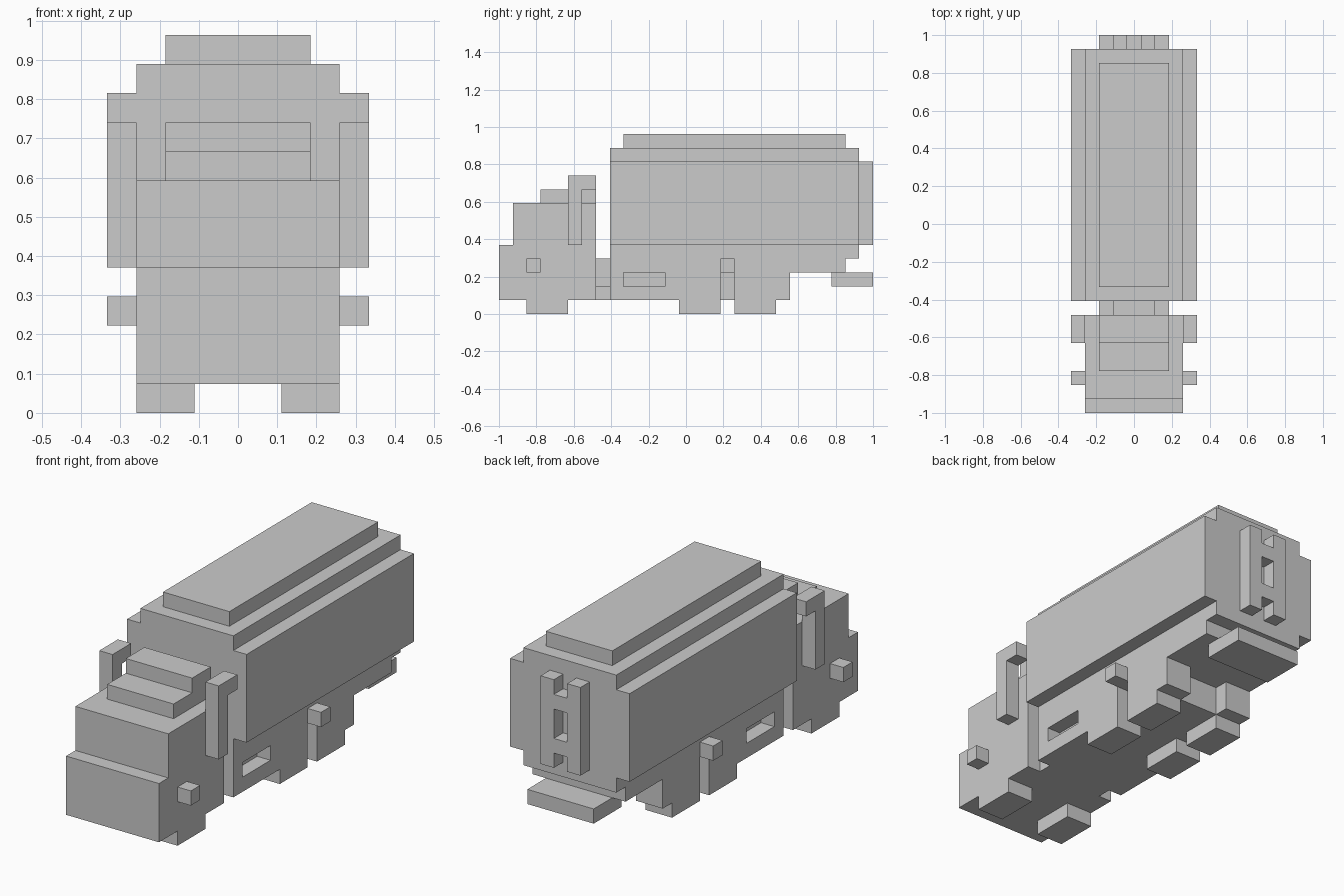
import bpy, bmesh

if "Cube" in bpy.data.objects:
    bpy.data.objects.remove(bpy.data.objects["Cube"])

U = 2 / 27  # one grid block


def prism(name, profile, x0, x1, mirror=False):
    """Extrude a (y, z) side profile from x0 to x1, in block units."""
    bm = bmesh.new()
    face = bm.faces.new([bm.verts.new((x0 * U, (y - 13.5) * U, z * U)) for y, z in profile])
    new = bmesh.ops.extrude_face_region(bm, geom=[face])["geom"]
    bmesh.ops.translate(bm, vec=((x1 - x0) * U, 0, 0),
                        verts=[v for v in new if isinstance(v, bmesh.types.BMVert)])
    bmesh.ops.recalc_face_normals(bm, faces=bm.faces)
    mesh = bpy.data.meshes.new(name)
    bm.to_mesh(mesh)
    bm.free()
    obj = bpy.data.objects.new(name, mesh)
    bpy.context.collection.objects.link(obj)
    if mirror:
        obj.modifiers.new("Mirror", 'MIRROR')
    return obj


def box(name, x0, x1, y0, y1, z0, z1, mirror=False):
    return prism(name, [(y0, z0), (y1, z0), (y1, z1), (y0, z1)], x0, x1, mirror)


def cut(target, *bounds):
    cutter = box("cutter", *bounds)
    cutter.hide_render = True
    mod = target.modifiers.new("Cut", 'BOOLEAN')
    mod.operation, mod.solver, mod.object = 'DIFFERENCE', 'EXACT', cutter
    bpy.context.view_layer.objects.active = target
    bpy.ops.object.modifier_apply(modifier=mod.name)
    bpy.data.objects.remove(cutter)


# Cab with stepped nose and stepped roof
prism("cab", [(0, 1), (7, 1), (7, 8), (1, 8), (1, 5), (0, 5)], -3.5, 3.5)
prism("cab_roof", [(3, 8), (7, 8), (7, 10), (5, 10), (5, 9), (3, 9)], -2.5, 2.5)
prism("exhaust_stack", [(5, 5), (6, 5), (6, 9), (7, 9), (7, 10), (5, 10)], 3.5, 4.5, True)

# Coupling between cab and trailer
box("coupling_base", -2.5, 2.5, 7, 8, 1, 2)
box("coupling_block", -1.5, 1.5, 7, 8, 2, 4)

# Chassis with side slots, side grooves and a recess between the tail fenders
chassis = prism("chassis", [(8, 1), (21, 1), (21, 3), (25, 3), (25, 4), (26, 4), (26, 5), (8, 5)],
                -3.5, 3.5)
for x0, x1 in ((2.5, 4), (-4, -2.5)):
    cut(chassis, x0, x1, 9, 12, 2, 3)
    cut(chassis, x0, x1, 16, 17, 0.5, 3)
cut(chassis, -1.5, 1.5, 20, 21.5, 0.5, 3)

# Tank in three tiers
box("tank", -4.5, 4.5, 8, 26, 5, 11)
box("tank_shoulder", -3.5, 3.5, 8, 26, 11, 12)
box("tank_top", -2.5, 2.5, 9, 25, 12, 13)

# Rear ladder and bumper
box("ladder_rail", 0.5, 1.5, 26, 27, 5, 11, True)
for z in (6, 9):
    box("ladder_rung", -0.5, 0.5, 26, 27, z, z + 1)
box("rear_bumper", -2.5, 2.5, 24, 27, 2, 3)

# Wheels and side lamps, mirrored left and right
for name, y in (("front_wheel", 2), ("middle_wheel", 13), ("rear_wheel", 17)):
    box(name, 1.5, 3.5, y, y + 3, 0, 1, True)
for name, y in (("cab_side_lamp", 2), ("trailer_side_lamp", 16)):
    box(name, 3.5, 4.5, y, y + 1, 3, 4, True)
